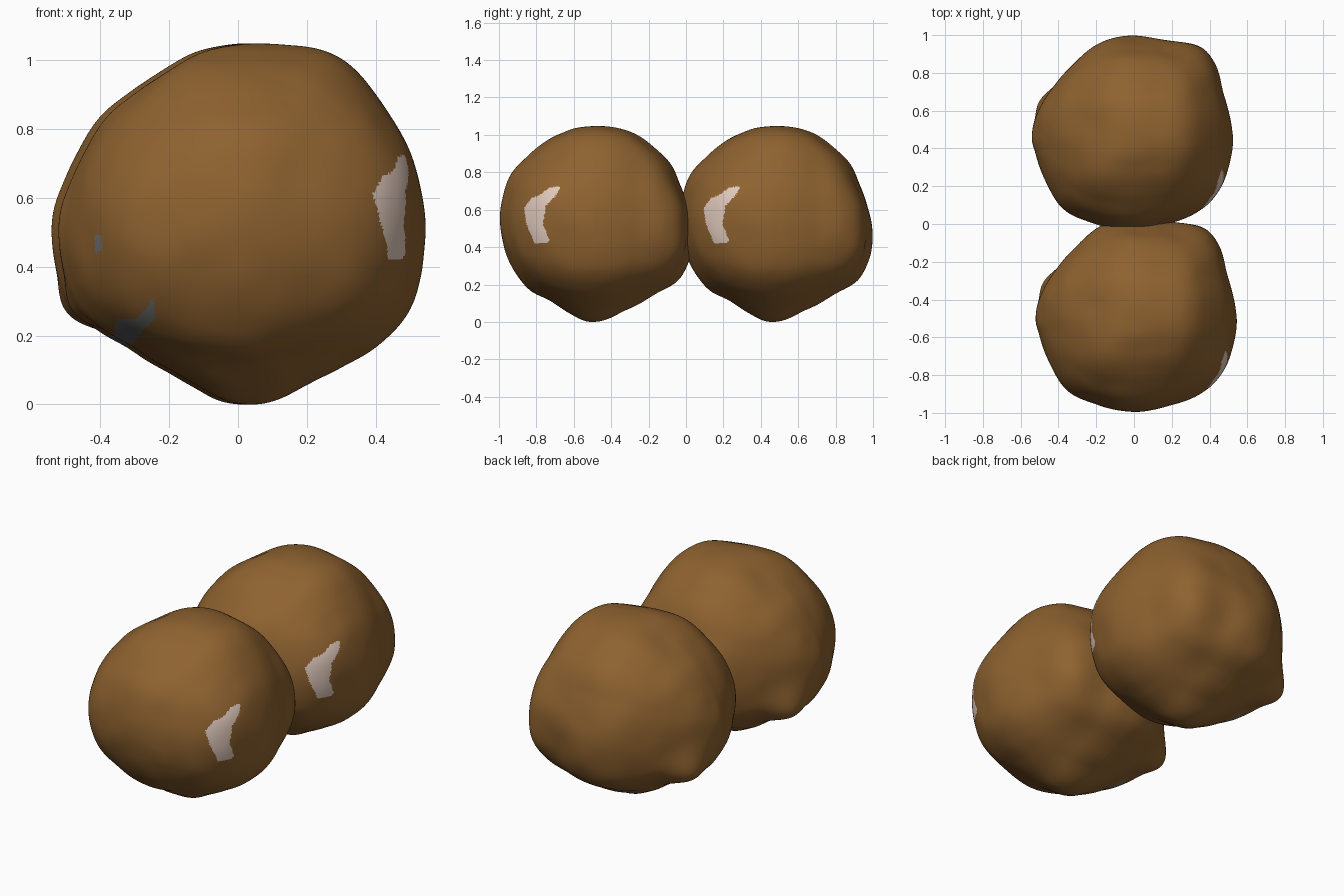
import bpy, bmesh, math
from mathutils import Vector, noise

if "Cube" in bpy.data.objects:
    bpy.data.objects.remove(bpy.data.objects["Cube"])

# Outlines of one lump about its own centre: front (x,z), side (y,z), top (x,y)
FRONT = [(.12,.53),(.27,.50),(.39,.38),(.47,.25),(.52,.08),(.53,-.05),(.525,-.15),(.49,-.25),
         (.39,-.35),(.29,-.41),(.19,-.46),(.09,-.51),(.04,-.52),(-.02,-.51),(-.11,-.46),(-.2,-.42),
         (-.3,-.37),(-.39,-.32),(-.47,-.24),(-.52,-.12),(-.53,-.02),(-.49,.13),(-.39,.31),
         (-.29,.39),(-.19,.45),(-.09,.5),(.01,.525)]
SIDE = [(.05,.525),(.18,.5),(.29,.43),(.4,.32),(.45,.21),(.49,.07),(.515,-.055),(.495,-.2),
        (.44,-.295),(.315,-.37),(.155,-.45),(-.03,-.515),(-.14,-.47),(-.25,-.4),(-.35,-.35),
        (-.42,-.275),(-.49,-.12),(-.52,0),(-.5,.16),(-.45,.28),(-.35,.38),(-.19,.48),(-.09,.52)]
TOP = [(-.02,.52),(.15,.5),(.36,.455),(.44,.37),(.485,.21),(.525,.02),(.53,-.02),(.5,-.18),
       (.42,-.35),(.34,-.42),(.18,-.48),(.02,-.51),(-.19,-.485),(-.375,-.39),(-.455,-.26),
       (-.51,-.1),(-.53,-.03),(-.46,.18),(-.38,.29),(-.275,.4),(-.14,.49)]

# Patch outlines: pale one seen from the right (y,z), grey ones from the front (x,z)
PALE = [(-.30,.16),(-.25,.20),(-.19,.205),(-.205,.17),(-.27,.10),(-.285,0),(-.25,-.08),(-.265,-.10),
        (-.33,-.10),(-.375,.01),(-.385,.09),(-.35,.14)]
GREY = [(-.37,-.30),(-.36,-.27),(-.30,-.27),(-.255,-.21),(-.25,-.27),(-.30,-.32),(-.32,-.36),(-.36,-.34)]
GREY_SPOT = [(-.425,-.08),(-.425,-.03),(-.408,-.03),(-.402,-.07)]


def radius_table(outline, n=720):
    """Smooth periodic radius as a function of angle."""
    p = sorted((math.atan2(b, a), math.hypot(a, b)) for a, b in outline)
    m = len(p)
    p = [(a - math.tau, r) for a, r in p[-2:]] + p + [(a + math.tau, r) for a, r in p[:2]]
    table, i = [], 1
    for k in range(n):
        t = -math.pi + math.tau * k / n
        while i < m + 1 and p[i + 1][0] <= t:
            i += 1
        (a0, r0), (a1, r1), (a2, r2), (a3, r3) = p[i - 1:i + 3]
        h, u = a2 - a1, (t - a1) / (a2 - a1)
        m1, m2 = (r2 - r0) / (a2 - a0) * h, (r3 - r1) / (a3 - a1) * h
        table.append((2*u**3 - 3*u**2 + 1) * r1 + (u**3 - 2*u**2 + u) * m1
                     + (3*u**2 - 2*u**3) * r2 + (u**3 - u**2) * m2)
    return table


def look_up(table, a, b):
    f = (math.atan2(b, a) + math.pi) / math.tau * len(table)
    i = int(f)
    u = f - i
    return table[i % len(table)] * (1 - u) + table[(i + 1) % len(table)] * u


def inside(poly, a, b):
    hit = False
    for (x1, y1), (x2, y2) in zip(poly, poly[1:] + poly[:1]):
        if (y1 > b) != (y2 > b) and a < x1 + (b - y1) / (y2 - y1) * (x2 - x1):
            hit = not hit
    return hit


def material(name, rgb):
    m = bpy.data.materials.new(name)
    m.diffuse_color = (*rgb, 1)
    m.use_nodes = True
    m.node_tree.nodes["Principled BSDF"].inputs["Base Color"].default_value = m.diffuse_color
    return m


mats = [material("earth_brown", (.27, .122, .029)),
        material("pale_pink", (.74, .58, .50)),
        material("slate_grey", (.175, .175, .172))]

# Lump surface: blend the three outlines by direction, plus soft knobs and a dent
tables = [radius_table(o) for o in (FRONT, SIDE, TOP)]
KNOBS = [(Vector(d).normalized(), amp, width) for d, amp, width in (
    ((-.83, .27, -.42), .05, .2),
    ((-.70, .10, -.66), -.025, .22),
    ((.62, .76, -.22), .016, .18),
    ((-.33, -.40, .85), .02, .3),
    ((.88, -.42, .25), .022, .3))]
bm = bmesh.new()
bmesh.ops.create_icosphere(bm, subdivisions=7, radius=1)
for v in bm.verts:
    d = v.co.normalized()
    views = ((d.y, d.x, d.z), (d.x, d.y, d.z), (d.z, d.x, d.y))
    total = weight = 0
    for table, (n, a, b) in zip(tables, views):
        w = (1 - n * n) / (n * n + .03)
        total += w * look_up(table, a, b)
        weight += w
    r = total / weight
    for k, amp, width in KNOBS:
        r += amp * math.exp(-((d - k).length / width) ** 2)
    r += .005 * noise.noise(d * 3.5)
    v.co = d * r

# Colour the patches by position
for f in bm.faces:
    f.smooth = True
    c = f.calc_center_median()
    if c.x > 0 and inside(PALE, c.y, c.z):
        f.material_index = 1
    elif c.y < 0 and (inside(GREY, c.x, c.z) or inside(GREY_SPOT, c.x, c.z)):
        f.material_index = 2
low = min(v.co.z for v in bm.verts)
mesh = bpy.data.meshes.new("lump")
bm.to_mesh(mesh)
bm.free()
for m in mats:
    mesh.materials.append(m)

# Two identical lumps, one behind the other
for name, x, y in (("front_lump", .01, -.48), ("back_lump", -.01, .48)):
    ob = bpy.data.objects.new(name, mesh)
    ob.location = (x, y, -low)
    bpy.context.collection.objects.link(ob)
